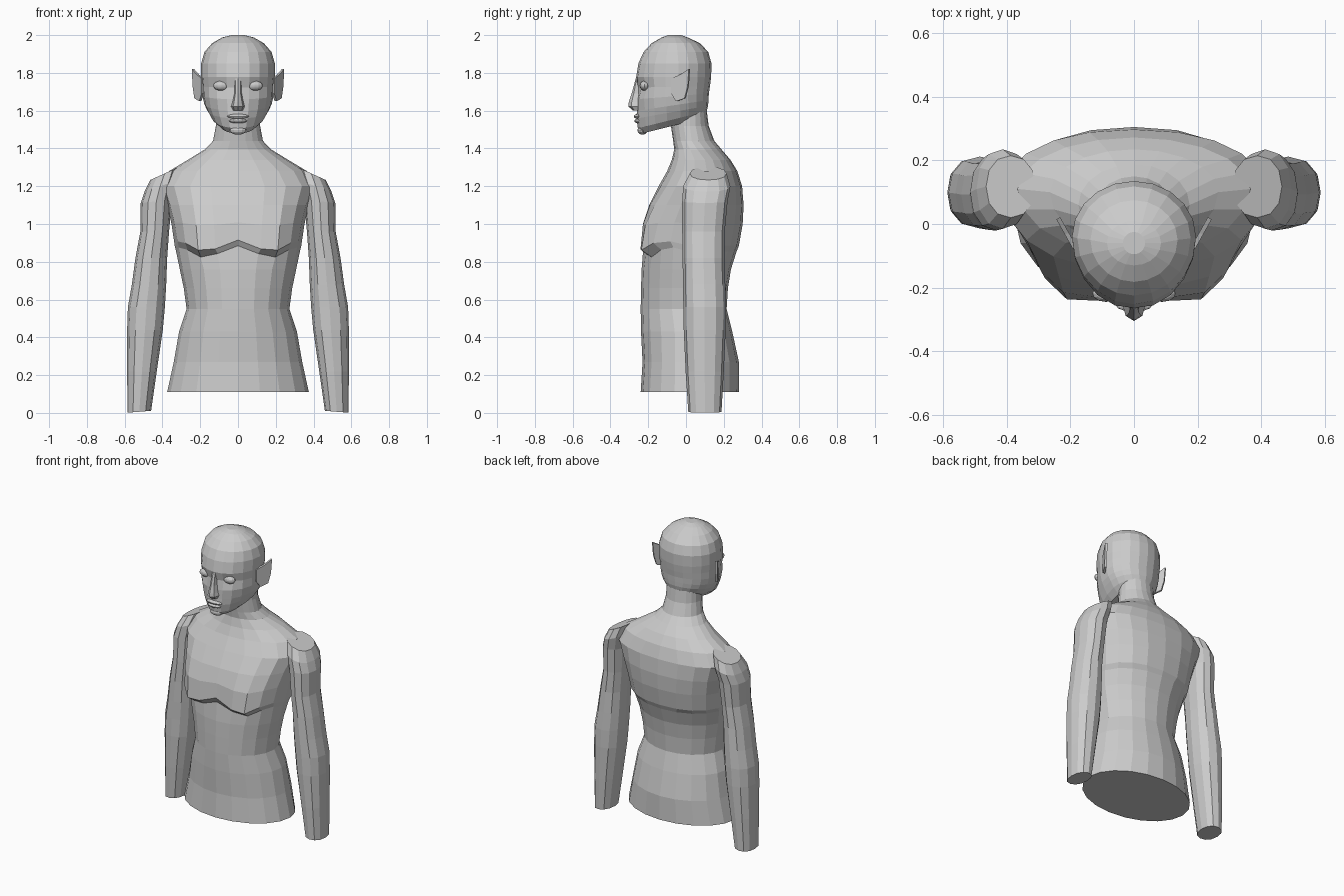
import bpy, bmesh
from math import sin, cos, pi, exp
from mathutils import Vector, Matrix


def ring(z, rx, yf, yc, yb, cx=0, p=2, n=20, bump=0, x0=.22, sig=.1,
         lean_x=0, lean_y=0, fold=0, side=1):
    """Rounded cross-section with separate front and back depths."""
    pts = []
    for i in range(n):
        c, s = cos(2 * pi * i / n), sin(2 * pi * i / n)
        x = rx * (1 if c > 0 else -1) * abs(c) ** (2 / p)
        d = abs(s) ** (2 / p)
        y = yc + (yb - yc) * d if s > 0 else yc - (yc - yf) * d
        zz = z + lean_x * x + lean_y * (y - yc)
        w = min(1, max(0, -s) * 2)
        a = abs(x)
        y -= w * bump * exp(-((a - x0) / sig) ** 2)
        zz += w * fold * (.03 - .07 * a / .18 if a < .18 else -.04 + .55 * (a - .18))
        pts.append(Vector((side * (cx + x), y, zz)))
    return pts


def finish(name, bm):
    bmesh.ops.recalc_face_normals(bm, faces=bm.faces)
    me = bpy.data.meshes.new(name)
    bm.to_mesh(me)
    bm.free()
    ob = bpy.data.objects.new(name, me)
    bpy.context.collection.objects.link(ob)
    return ob


def loft(name, rings):
    bm = bmesh.new()
    loops = [[bm.verts.new(v) for v in r] for r in rings]
    n = len(loops[0])
    for a, b in zip(loops, loops[1:]):
        for i in range(n):
            j = (i + 1) % n
            bm.faces.new((a[i], a[j], b[j], b[i]))
    bm.faces.new(loops[0])
    bm.faces.new(loops[-1])
    return finish(name, bm)


def ball(name, loc, radii, seg=12, rows=8):
    bm = bmesh.new()
    bmesh.ops.create_uvsphere(bm, u_segments=seg, v_segments=rows, radius=1)
    bmesh.ops.transform(bm, verts=bm.verts,
                        matrix=Matrix.Translation(loc) @ Matrix.Diagonal((*radii, 1)))
    return finish(name, bm)


# Torso, shoulders and neck
loft("torso", [
    ring(.11, .375, -.24, .02, .28),
    ring(.27, .34, -.23, .02, .28),
    ring(.43, .312, -.238, .02, .245),
    ring(.55, .272, -.24, .0, .215),
    ring(.66, .287, -.238, .0, .222),
    ring(.76, .308, -.235, .0, .238),
    ring(.855, .328, -.225, .01, .268, p=2.1, fold=1),
    ring(.885, .335, -.235, .02, .28, p=2.3, bump=.045, fold=1),
    ring(1.0, .352, -.225, .04, .30, p=2.3, bump=.035, fold=.3),
    ring(1.1, .375, -.195, .07, .305, p=2.3, bump=.015),
    ring(1.2, .41, -.145, .1, .297, p=2.2),
    ring(1.28, .365, -.1, .11, .272),
    ring(1.34, .265, -.075, .1, .235),
    ring(1.395, .175, -.062, .06, .188),
    ring(1.44, .132, -.068, .03, .15),
    ring(1.52, .117, -.08, .02, .12),
    ring(1.6, .115, -.08, .02, .11),
])

# Head, from jaw to crown
eye = dict(x0=.085, sig=.04)
loft("head", [
    ring(1.53, .1, -.235, -.03, .085, lean_y=.25),
    ring(1.563, .138, -.255, -.03, .11, lean_y=.25),
    ring(1.6, .162, -.262, -.03, .117, lean_y=.18),
    ring(1.633, .178, -.26, -.035, .119, lean_y=.15),
    ring(1.678, .188, -.258, -.04, .121, lean_y=.08, bump=.006, x0=.11, sig=.05),
    ring(1.727, .19, -.257, -.04, .127, lean_y=.02, bump=-.016, **eye),
    ring(1.778, .195, -.264, -.04, .133, bump=.004, **eye),
    ring(1.85, .195, -.252, -.04, .135),
    ring(1.91, .178, -.225, -.045, .118),
    ring(1.957, .137, -.182, -.05, .075),
    ring(1.987, .085, -.13, -.06, .01),
    ring(2.0, .035, -.095, -.06, -.025),
])

# Nose, lips and chin
loft("nose", [
    ring(1.6, .026, -.28, -.25, -.23, n=8),
    ring(1.622, .037, -.305, -.25, -.23, n=8),
    ring(1.645, .03, -.303, -.25, -.23, n=8),
    ring(1.69, .02, -.288, -.25, -.23, n=8),
    ring(1.77, .017, -.266, -.25, -.23, n=8),
])
ball("upper_lip", (0, -.254, 1.57), (.058, .022, .013))
ball("lower_lip", (0, -.25, 1.546), (.048, .024, .013))
ball("chin", (0, -.23, 1.497), (.045, .027, .024))

for side, tag in ((-1, "right"), (1, "left")):
    # Arm, from wrist stump up to the shoulder cap
    def arm(z, inner, outer, yf, yb, lean=0):
        return ring(z, (outer - inner) / 2, yf, (yf + yb) / 2, yb, p=2.2, n=12,
                    cx=(inner + outer) / 2, lean_x=lean, side=side)

    loft(tag + "_arm", [
        arm(.006, .46, .585, .012, .188, -.08),
        arm(.22, .43, .587, -.002, .2),
        arm(.44, .398, .587, -.012, .21),
        arm(.56, .387, .583, -.014, .212),
        arm(.68, .38, .562, -.016, .208),
        arm(.82, .375, .543, -.018, .203),
        arm(.96, .365, .517, -.02, .205),
        arm(1.12, .35, .515, -.02, .22, -.1),
        arm(1.2, .33, .495, -.015, .235, -.35),
        arm(1.268, .31, .465, .02, .215, -.45),
    ])

    # Eye
    ball(tag + "_eye", (side * .088, -.219, 1.732), (.043, .026, .026))

    # Pointed ear, flaring outward to the rear
    outline = [(-.075, 1.77), (-.03, 1.79), (.018, 1.82), (.012, 1.73),
               (-.005, 1.665), (-.05, 1.65), (-.075, 1.69)]
    bm = bmesh.new()
    bm.faces.new([bm.verts.new((side * (.186 + (y + .075) * .56), y, z))
                  for y, z in outline])
    ear = finish(tag + "_ear", bm)
    mod = ear.modifiers.new("thickness", "SOLIDIFY")
    mod.thickness = .014
    mod.offset = 0
